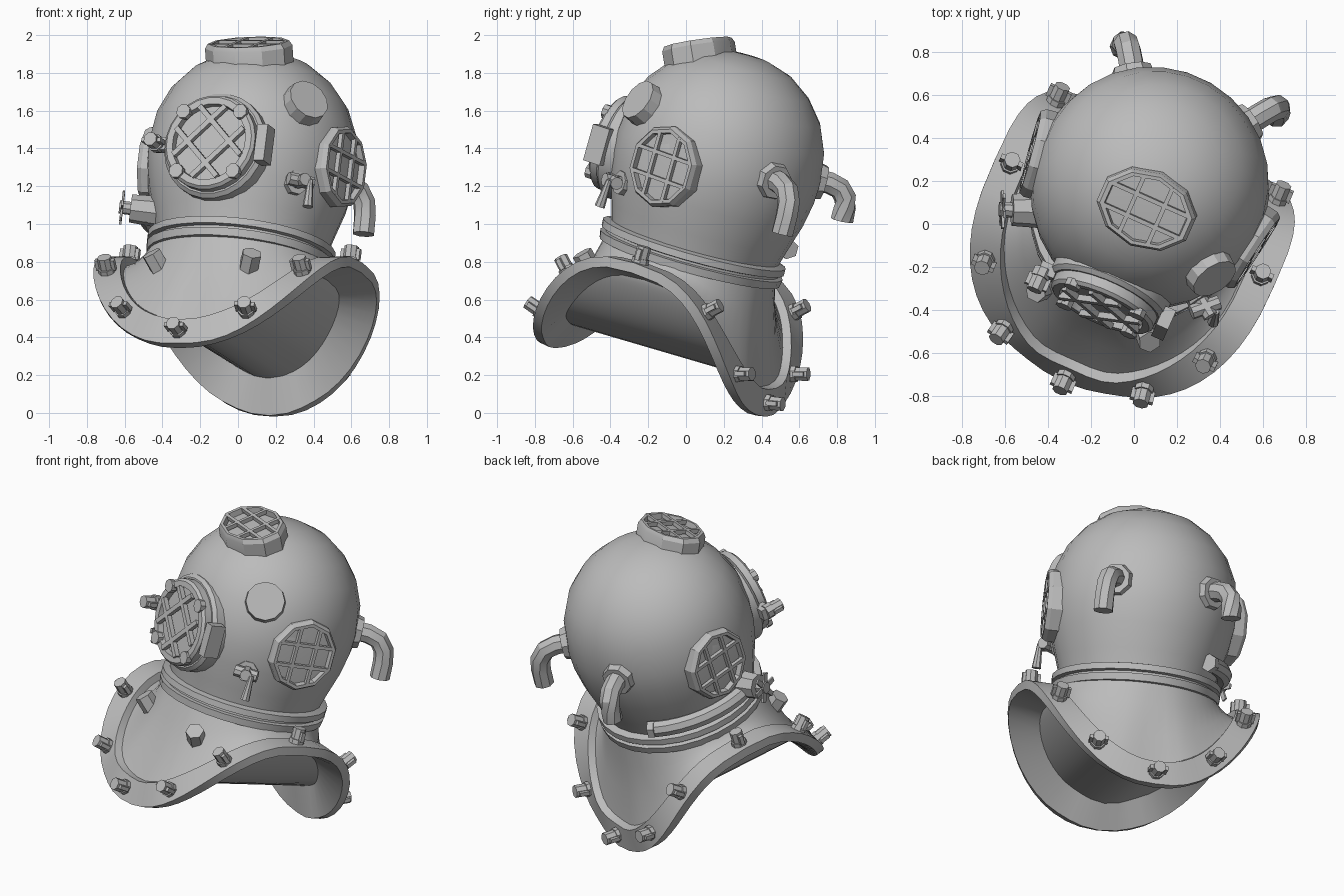
import bpy, bmesh
from math import sin, cos, pi, radians, sqrt, copysign
from mathutils import Matrix, Vector

if "Cube" in bpy.data.objects:
    bpy.data.objects.remove(bpy.data.objects["Cube"])

metal = bpy.data.materials.new("grey_metal")
metal.use_nodes = True
metal.diffuse_color = (0.5, 0.5, 0.5, 1)
metal.node_tree.nodes["Principled BSDF"].inputs["Base Color"].default_value = (0.5, 0.5, 0.5, 1)

# the whole helmet is turned and leans back on its breastplate
ROOT = (Matrix.Translation((-0.084, -0.188, 0.063))
        @ Matrix.Rotation(radians(-24), 4, 'Z') @ Matrix.Rotation(radians(-17), 4, 'X'))
parts = []


def P(side, fwd, up):
    return Vector((side, -fwd, up))


def finish(name, bm, mat=Matrix()):
    bmesh.ops.recalc_face_normals(bm, faces=bm.faces)
    me = bpy.data.meshes.new(name)
    bm.to_mesh(me)
    bm.free()
    me.materials.append(metal)
    ob = bpy.data.objects.new(name, me)
    ob.matrix_world = ROOT @ mat
    bpy.context.collection.objects.link(ob)
    parts.append(ob)
    return ob


def frame(p, out, up=Vector((0, 0, 1))):
    z = out.normalized()
    x = up.cross(z)
    x = x.normalized() if x.length > 0.01 else Vector((1, 0, 0))
    y = z.cross(x)
    m = Matrix((x, y, z)).transposed().to_4x4()
    return Matrix.Translation(p) @ m


def lathe(name, profile, seg, mat=Matrix(), sx=1, sy=1):
    bm = bmesh.new()
    rows = []
    for r, z in profile:
        if r == 0:
            rows.append([bm.verts.new((0, 0, z))] * seg)
        else:
            angles = [2 * pi * (i + 0.5) / seg for i in range(seg)]
            rows.append([bm.verts.new((r * sx * cos(a), r * sy * sin(a), z)) for a in angles])
    for a, b in zip(rows, rows[1:]):
        for i in range(seg):
            j = (i + 1) % seg
            bm.faces.new(list(dict.fromkeys((a[i], a[j], b[j], b[i]))))
    return finish(name, bm, mat)


def cyl(name, p, out, r, h, seg=8, r2=None):
    r2 = r if r2 is None else r2
    return lathe(name, [(0, 0), (r, 0), (r2, h), (0, h)], seg, frame(p, out))


def box(name, mat, size, at=(0, 0, 0)):
    bm = bmesh.new()
    bmesh.ops.create_cube(bm, size=1)
    bmesh.ops.scale(bm, vec=size, verts=bm.verts)
    bmesh.ops.translate(bm, vec=at, verts=bm.verts)
    return finish(name, bm, mat)


def tube(name, pts, r, seg=8):
    bm = bmesh.new()
    rows = []
    for i, p in enumerate(pts):
        m = frame(p, pts[min(i + 1, len(pts) - 1)] - pts[max(i - 1, 0)], Vector((0.1, 0.1, 1)))
        ring = [(r * cos(2 * pi * k / seg), r * sin(2 * pi * k / seg), 0) for k in range(seg)]
        rows.append([bm.verts.new(m @ Vector(v)) for v in ring])
    for a, b in zip(rows, rows[1:]):
        for k in range(seg):
            j = (k + 1) % seg
            bm.faces.new((a[k], a[j], b[j], b[k]))
    bm.faces.new(rows[0])
    bm.faces.new(rows[-1])
    return finish(name, bm)


def wing_bolt(name, p, out):
    cyl(name + "_base", p - out * 0.02, out, 0.046, 0.045, 8)
    cyl(name + "_stud", p, out, 0.038, 0.09, 8)
    box(name + "_wing", frame(p, out), (0.11, 0.024, 0.06), (0, 0, 0.045))


# dome
lathe("dome", [(0.45, 0.84), (0.46, 0.88), (0.485, 0.97), (0.53, 1.12), (0.553, 1.25), (0.557, 1.36),
               (0.535, 1.52), (0.475, 1.66), (0.38, 1.775), (0.26, 1.86), (0.13, 1.903), (0, 1.915)], 28)
# double neck ring
lathe("neck_ring", [(0.44, 0.765), (0.495, 0.77), (0.502, 0.812), (0.475, 0.817), (0.475, 0.83),
                    (0.502, 0.835), (0.502, 0.872), (0.45, 0.885)], 28)


# breastplate: a saddle over the shoulders with a raised flange
def rim(t):
    c, s = cos(t), sin(t)
    drop = 1.7 if s > 0 else 1.95
    return P(copysign(abs(c) ** 0.85, c) * 0.64, copysign(abs(s) ** 0.65, s) * 0.65, 0.765 - 0.575 * abs(s) ** drop)


def rim_axes(t):
    s = sin(t)
    w = P(cos(t), copysign(0.35 * abs(sin(2 * t)) - 0.2 * s * s, s), -s * s).normalized()
    n = (rim(t + 0.02) - rim(t - 0.02)).cross(w).normalized()
    return w, n


N = 56
bm = bmesh.new()
cols = []
for i in range(N):
    t = 2 * pi * i / N
    w, n = rim_axes(t)
    neck = P(0.46 * cos(t), 0.46 * sin(t), 0.82)
    inner, outer = rim(t) - w * 0.07, rim(t) + w * 0.075
    foot = inner - n * 0.045 - w * 0.01
    front = max(sin(t), 0)
    lining = rim(t) - w * (0.12 - 0.035 * front) - n * (0.095 + 0.015 * front)
    col = [neck, neck.lerp(foot, 0.33) - n * 0.015, neck.lerp(foot, 0.67) - n * 0.015, foot,
           inner, outer, outer - n * 0.055, lining]
    cols.append([bm.verts.new(v) for v in col])
for i in range(N):
    a, b = cols[i], cols[(i + 1) % N]
    for k in range(len(a) - 1):
        bm.faces.new((a[k], a[k + 1], b[k + 1], b[k]))
# underside spanning from front flap to back flap
for i in range(N // 2):
    loop = [cols[k % N][-1] for k in (i, i + 1, N - i - 1, N - i)]
    bm.faces.new(list(dict.fromkeys(loop)))
finish("breastplate", bm)

for i in range(12):
    t = pi * i / 6
    wing_bolt("rim_bolt_%d" % i, rim(t), rim_axes(t)[1])
for s in (1, -1):
    cyl("plate_stud", P(s * 0.255, 0.425, 0.6), P(s * 0.26, 0.42, 0.5), 0.055, 0.1, 6)


# barred oval windows on the sides and crown
def window(name, p, out, up, sx, sy, wall):
    m = frame(p, out, up)
    lathe(name + "_frame", [(1, -wall), (1, -0.025), (0.93, 0), (0.84, 0), (0.82, -0.035), (0, -0.025)], 10, m, sx, sy)
    for k in (-0.3, 0.3):
        half = 1.7 * sqrt(1 - k * k)
        box(name + "_bar", m, (0.02, half * sy, 0.025), (k * sx, 0, -0.012))
        box(name + "_bar", m, (half * sx, 0.02, 0.025), (0, k * sy, -0.012))


for s in (1, -1):
    window("side_window", P(s * 0.58, 0.06, 1.28), P(s, 0.17, 0), Vector((0, 0, 1)), 0.21, 0.222, 0.18)
tilt = radians(27)
crown = P(0, sin(tilt), cos(tilt))
window("crown_window", P(0.025, 0, 1.345) + crown * 0.623, crown, Vector((0, 1, 0)), 0.24, 0.185, 0.16)

# front door with grille, tabs, hinge and clasp
door = frame(P(0.02, 0.61, 1.25), P(0, 1, 0))
lathe("front_door", [(0.29, -0.25), (0.29, -0.08), (0.27, -0.06), (0.26, -0.06), (0.26, -0.015),
                     (0.245, 0), (0.21, 0), (0.205, -0.035), (0, -0.035)], 24, door)
diag = door @ Matrix.Rotation(pi / 4, 4, 'Z')
for k in (-0.085, 0.085):
    box("grille_bar", diag, (0.028, 0.38, 0.03), (k, 0, 0))
    box("grille_bar", diag, (0.38, 0.028, 0.03), (0, k, 0))
for i in range(4):
    turn = diag @ Matrix.Rotation(i * pi / 2, 4, 'Z') @ Matrix.Translation((0.232, 0, -0.02))
    lathe("grille_tab", [(0.04, 0), (0.04, 0.035), (0, 0.035)], 8, turn)
box("door_hinge", door, (0.06, 0.2, 0.1), (0.295, 0, -0.06))
box("door_clasp", door, (0.08, 0.07, 0.06), (-0.3, 0, -0.06))
wing_bolt("clasp_bolt", P(-0.3, 0.57, 1.25), P(0, 1, 0))

# round boss
boss = P(0.4, 0.31, 0.2).normalized()
cyl("round_boss", P(0, 0, 1.34) + boss * 0.5, boss, 0.125, 0.11, 12, 0.115)

# tap with hanging lever
tap = P(0.8, 0.6, 0)
cyl("tap_stem", tap * 0.49 + P(-0.01, 0, 1.11), tap, 0.065, 0.06, 8)
cyl("tap_spindle", tap * 0.49 + P(-0.01, 0, 1.11), tap, 0.035, 0.15, 8)
cyl("tap_cross", tap * 0.59 + P(-0.06, 0.05, 1.11), P(0.7, -0.7, 0), 0.035, 0.14, 8)
cyl("tap_lever", tap * 0.62 + P(0.02, -0.02, 1.115), P(0.05, 0.05, -1), 0.015, 0.15, 8, 0.028)

# outlet valve with star wheel, and the duct leading round to the back
valve = P(-0.9, 0.4, 0).normalized()
valve_at = P(-0.4, 0.2, 0.985)
cyl("valve_body", valve_at, valve, 0.085, 0.16, 8, 0.075)
cyl("valve_stem", valve_at, valve, 0.035, 0.22, 8)
for i in range(3):
    box("valve_wheel", frame(valve_at + valve * 0.205, valve) @ Matrix.Rotation(i * pi / 3, 4, 'Z'), (0.18, 0.03, 0.012))
arc = [radians(150 + 8.4 * i) for i in range(10)]
tube("exhaust_duct", [P(0.51 * cos(a), 0.51 * sin(a), 0.96) for a in arc], 0.05)
end = arc[-1]
cyl("duct_cap", P(0.51 * cos(end), 0.51 * sin(end), 0.96), P(-sin(end), cos(end), 0), 0.055, 0.04, 6)

# rear elbow pipes, one shorter than the other
for s, reach, drop in ((1, 1, 1), (-1, 0.88, 0.72)):
    out = P(s * 0.53, -0.85, 0)
    cyl("elbow_flange", out * 0.52 + P(0, 0, 1.36), out, 0.108, 0.06, 8, 0.092)
    path = [(0, 0), (0.1, 0), (0.17, 0.02), (0.215, 0.075), (0.23, 0.145), (0.235, 0.245)]
    tube("elbow_pipe", [out * (0.52 + r * reach) + P(0, 0, 1.365 - z * drop) for r, z in path], 0.06)

# smooth the round surfaces, keep the facets crisp
for ob in bpy.context.selected_objects:
    ob.select_set(False)
for ob in parts:
    ob.select_set(True)
bpy.context.view_layer.objects.active = parts[0]
bpy.ops.object.shade_smooth_by_angle(angle=radians(28))
